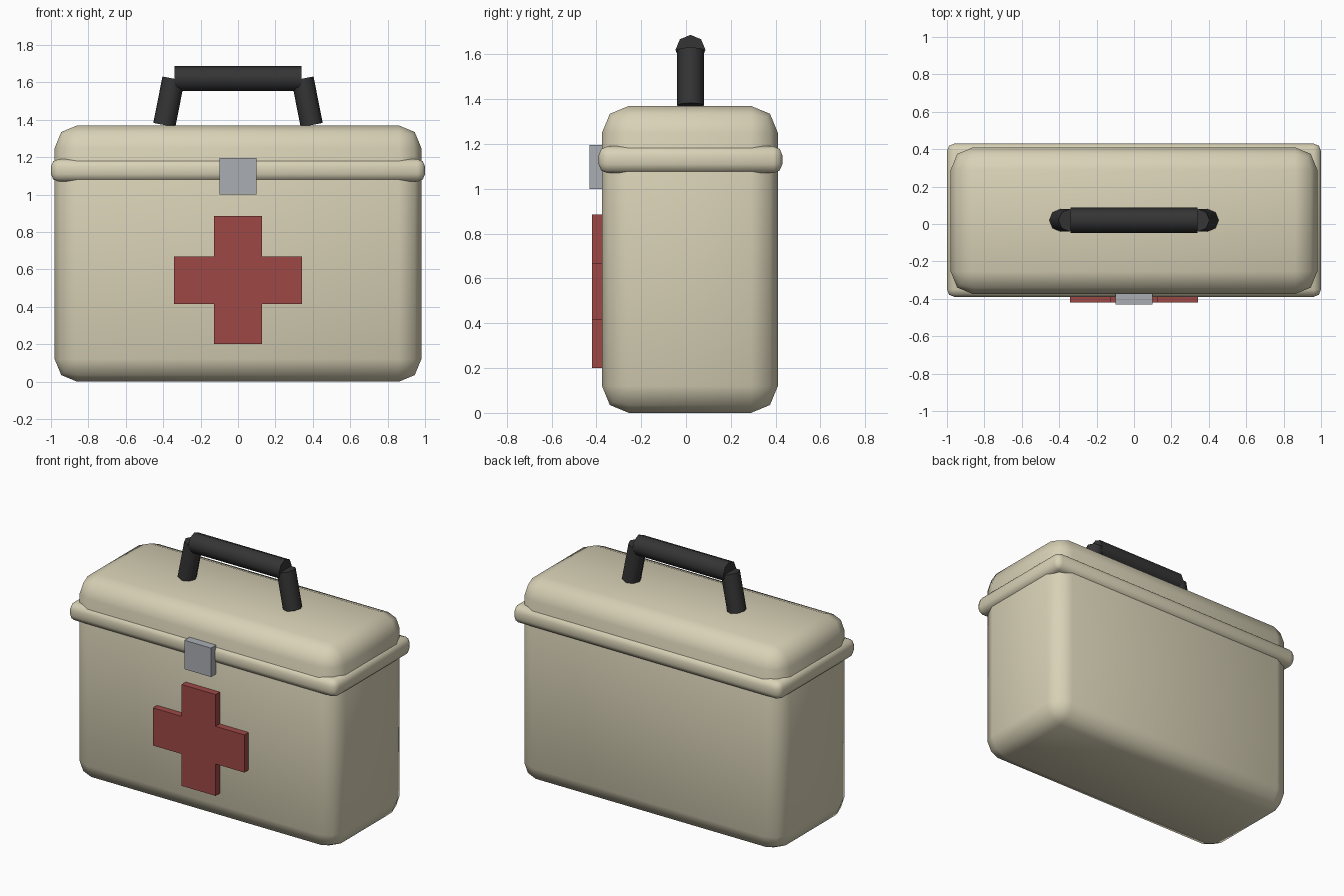
import bpy, bmesh, math
from mathutils import Vector

if "Cube" in bpy.data.objects:
    bpy.data.objects.remove(bpy.data.objects["Cube"])


def material(name, rgb):
    m = bpy.data.materials.new(name)
    m.diffuse_color = (*rgb, 1)
    m.use_nodes = True
    m.node_tree.nodes["Principled BSDF"].inputs["Base Color"].default_value = m.diffuse_color
    return m


CREAM = material("cream", (0.69, 0.64, 0.47))
RED = material("red", (0.34, 0.065, 0.06))
BLACK = material("black", (0.035, 0.035, 0.035))
GREY = material("grey", (0.40, 0.42, 0.45))


def finish(bm, name, mat, angle=None):
    bmesh.ops.recalc_face_normals(bm, faces=bm.faces)
    me = bpy.data.meshes.new(name)
    bm.to_mesh(me)
    bm.free()
    me.materials.append(mat)
    ob = bpy.data.objects.new(name, me)
    bpy.context.collection.objects.link(ob)
    if angle:
        bpy.ops.object.select_all(action='DESELECT')
        ob.select_set(True)
        bpy.context.view_layer.objects.active = ob
        bpy.ops.object.shade_smooth_by_angle(angle=math.radians(angle))
    return ob


def box(name, mat, lo, hi, bevel=0):
    bm = bmesh.new()
    bmesh.ops.create_cube(bm, size=1)
    for v in bm.verts:
        v.co = Vector([lo[i] if v.co[i] < 0 else hi[i] for i in range(3)])
    if bevel:
        bmesh.ops.bevel(bm, geom=bm.edges[:], offset=bevel, segments=2,
                        profile=0.5, affect='EDGES')
    return finish(bm, name, mat, 80 if bevel else None)


def rod(name, mat, a, b, r):
    a, b = Vector(a), Vector(b)
    bm = bmesh.new()
    bmesh.ops.create_cone(bm, cap_ends=True, segments=8, radius1=r, radius2=r,
                          depth=(b - a).length)
    rot = (b - a).to_track_quat('Z', 'Y').to_matrix()
    for v in bm.verts:
        v.co = rot @ v.co + (a + b) / 2
    return finish(bm, name, mat, 60)


# Case and the rim round the lid joint
box("case", CREAM, (-0.98, -0.375, 0), (0.98, 0.41, 1.37), 0.12)
box("lid_rim", CREAM, (-1, -0.39, 1.07), (1, 0.43, 1.19), 0.04)

# Latch plate
box("latch", GREY, (-0.10, -0.43, 1.0), (0.10, -0.365, 1.195))

# Raised cross, one extruded outline
bm = bmesh.new()
w, l, zc = 0.127, 0.342, 0.543
outline = [(w, l), (w, w), (l, w), (l, -w), (w, -w), (w, -l),
           (-w, -l), (-w, -w), (-l, -w), (-l, w), (-w, w), (-w, l)]
face = bm.faces.new([bm.verts.new((x, -0.42, zc + z)) for x, z in outline])
back = bmesh.ops.extrude_face_region(bm, geom=[face], use_keep_orig=True)
for v in back["geom"]:
    if isinstance(v, bmesh.types.BMVert):
        v.co.y = -0.36
finish(bm, "cross", RED)

# Carry handle: grip and two leaning posts
rod("handle_grip", BLACK, (-0.34, 0.02, 1.62), (0.34, 0.02, 1.62), 0.067)
for side, s in (("left", -1), ("right", 1)):
    rod("handle_post_" + side, BLACK, (s * 0.394, 0.02, 1.372),
        (s * 0.345, 0.02, 1.62), 0.06)
